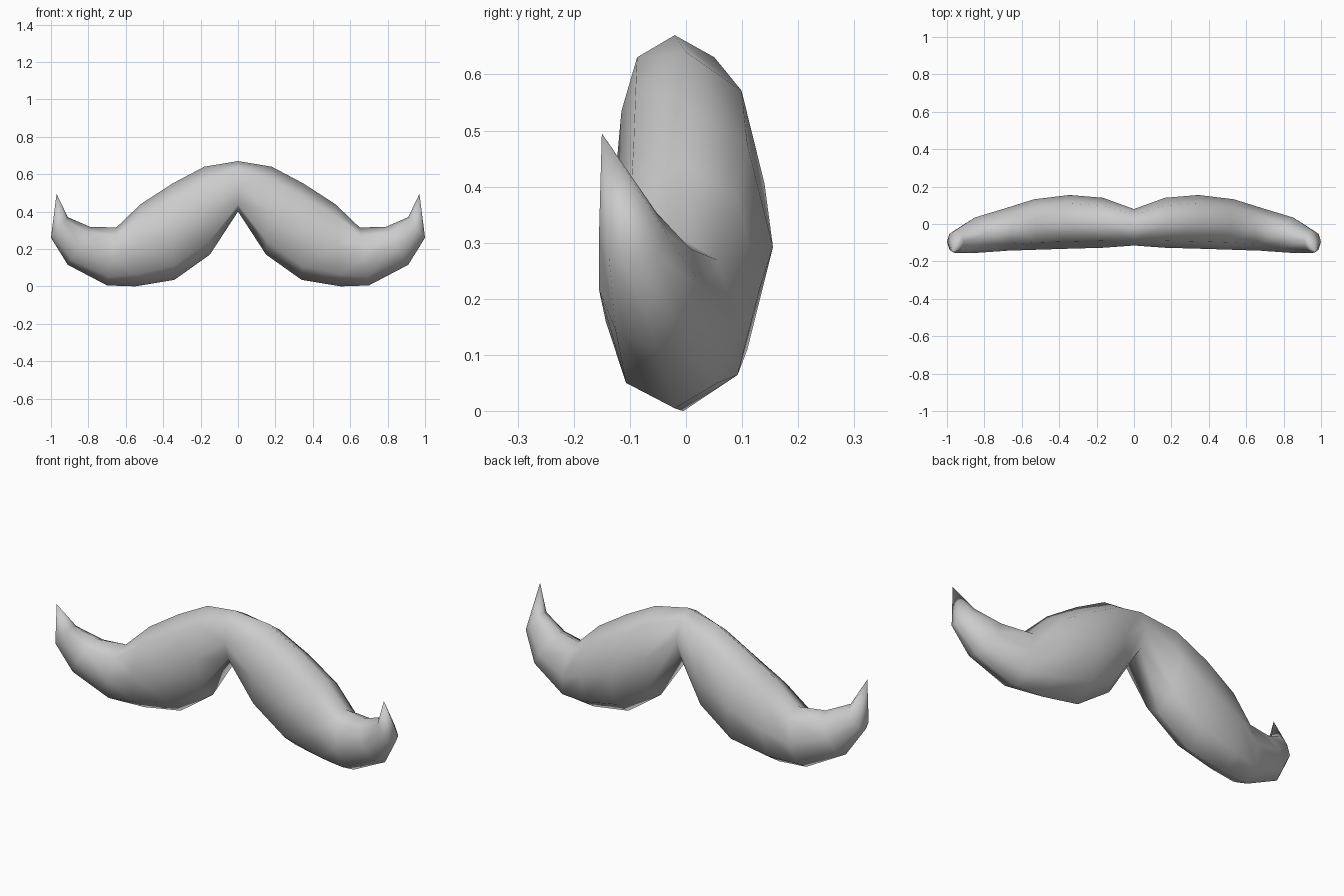
import bpy, bmesh, math
from mathutils import Vector

if "Cube" in bpy.data.objects:
    bpy.data.objects.remove(bpy.data.objects["Cube"])

# Half-moustache ribs: top (x, z), bottom (x, z), y of front, middle, back
RIBS = [
    ((0.00, 0.67), (0.00, 0.40), -0.115, -0.02, 0.08),
    ((0.18, 0.64), (0.15, 0.17), -0.127, 0.00, 0.14),
    ((0.35, 0.55), (0.34, 0.035), -0.132, 0.00, 0.155),
    ((0.52, 0.44), (0.55, 0.00), -0.138, -0.005, 0.132),
    ((0.65, 0.315), (0.70, 0.005), -0.143, -0.02, 0.088),
    ((0.79, 0.318), (0.91, 0.115), -0.155, -0.055, 0.035),
    ((0.91, 0.37), (1.00, 0.26), -0.155, -0.095, -0.035),
]
TIP = (0.97, -0.15, 0.495)
SIDES = 8

bm = bmesh.new()


def rib(top, bottom, front, mid, back):
    """Eight-sided oval ring spanning top to bottom and front to back."""
    a = Vector((top[0], mid, top[1]))
    b = Vector((bottom[0], mid, bottom[1]))
    centre, half = (a + b) / 2, (a - b) / 2
    ring = []
    for i in range(SIDES):
        t = 2 * math.pi * i / SIDES
        s = math.sin(t)
        depth = s * ((back - mid) if s > 0 else (mid - front))
        ring.append(bm.verts.new(centre + half * math.cos(t) + Vector((0, depth, 0))))
    return ring


# Skin between ribs, then close to the curled tip
rings = [rib(*r) for r in RIBS]
for r0, r1 in zip(rings, rings[1:]):
    for i in range(SIDES):
        j = (i + 1) % SIDES
        bm.faces.new((r0[i], r0[j], r1[j], r1[i]))
tip = bm.verts.new(TIP)
for i in range(SIDES):
    bm.faces.new((rings[-1][i], rings[-1][(i + 1) % SIDES], tip))
bmesh.ops.recalc_face_normals(bm, faces=bm.faces)

# Outward-facing check: the outermost back face must point to +y
back_face = max(bm.faces, key=lambda f: f.calc_center_median().y)
if back_face.normal.y < 0:
    bmesh.ops.reverse_faces(bm, faces=bm.faces)

for f in bm.faces:
    f.smooth = True

mesh = bpy.data.meshes.new("moustache")
bm.to_mesh(mesh)
bm.free()
obj = bpy.data.objects.new("moustache", mesh)
bpy.context.collection.objects.link(obj)

# Other half
mirror = obj.modifiers.new("mirror", 'MIRROR')
mirror.use_axis[0] = True
mirror.use_mirror_merge = True
mirror.merge_threshold = 0.001
